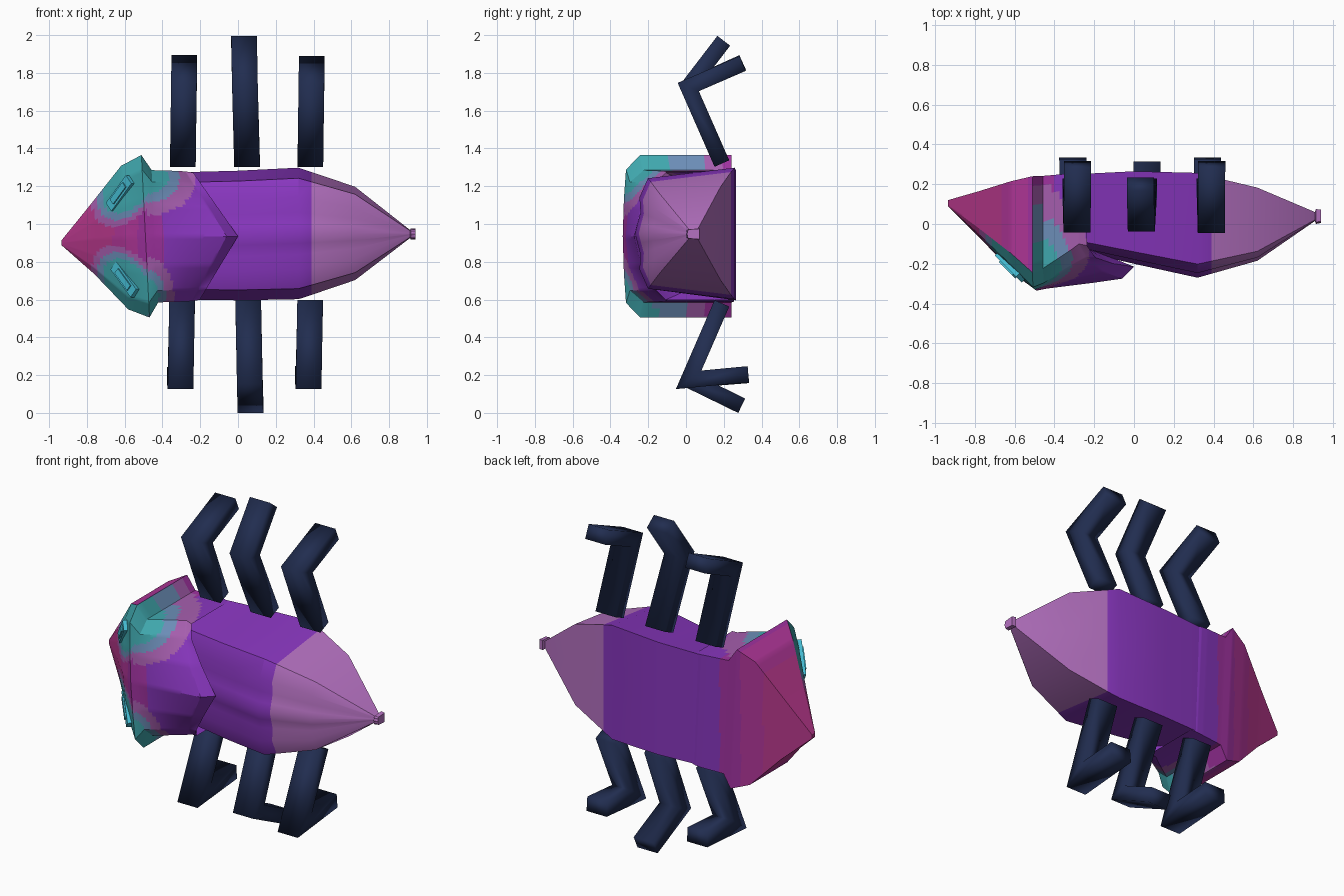
import bpy, bmesh
from mathutils import Vector, Matrix

cube = bpy.data.objects.get("Cube")
if cube:
    bpy.data.objects.remove(cube)

MID = 0.935  # height of the body axis


def material(name, rgb):
    lin = [((c / 255 + 0.055) / 1.055) ** 2.4 for c in rgb] + [1]
    m = bpy.data.materials.new(name)
    m.use_nodes = True
    m.diffuse_color = lin
    m.node_tree.nodes["Principled BSDF"].inputs["Base Color"].default_value = lin
    return m


navy = material("navy", (33, 45, 80))
purple = material("purple", (136, 54, 190))
mauve = material("mauve", (181, 113, 193))
plum = material("plum", (160, 50, 160))
magenta = material("magenta", (176, 54, 152))
crimson = material("crimson", (184, 56, 140))
teal = material("teal", (64, 168, 174))
grey_blue = material("grey blue", (108, 142, 184))
rose = material("rose mauve", (166, 94, 174))
cyan = material("cyan", (70, 190, 212))


def finish(name, bm, mats, rule=None, angle=0.5):
    bmesh.ops.recalc_face_normals(bm, faces=bm.faces)
    bm.normal_update()
    if rule:
        for f in bm.faces:
            f.material_index = mats.index(rule(f.calc_center_median(), f.normal))
    mesh = bpy.data.meshes.new(name)
    bm.to_mesh(mesh)
    bm.free()
    for m in mats:
        mesh.materials.append(m)
    ob = bpy.data.objects.new(name, mesh)
    bpy.context.collection.objects.link(ob)
    if angle:
        bpy.ops.object.select_all(action="DESELECT")
        ob.select_set(True)
        bpy.context.view_layer.objects.active = ob
        bpy.ops.object.shade_smooth_by_angle(angle=angle)
    return ob


def ring(half, x, w, back, belly, rise=0, sweep=0, lean=0):
    """Symmetric section: u runs out to the side, v from belly to back."""
    full = half + [(-u, v) for u, v in half[-2:0:-1]]
    return [Vector((x - sweep * max(abs(u), 1 - v) - lean * u * w,
                    belly + (back - belly) * v, MID + rise + u * w)) for u, v in full]


def loft(rings):
    bm = bmesh.new()
    loops = [[bm.verts.new(p) for p in r] for r in rings]
    n = len(loops[0])
    for a, b in zip(loops, loops[1:]):
        for i in range(n):
            j = (i + 1) % n
            bm.faces.new((a[i], a[j], b[j], b[i]))
    bm.faces.new(loops[0])
    bm.faces.new(loops[-1])
    return bm


# Abdomen with lengthwise ripples and a pointed tail
half = [(0, 1), (0.15, 0.975), (0.32, 0.945), (0.55, 0.955), (0.84, 0.87), (1, 0), (0, 0)]
rings = [ring(half, *p) for p in (
    (-0.3, 0.337, -0.13, 0.25, 0.002), (0, 0.343, -0.2, 0.265, 0.004),
    (0.32, 0.348, -0.27, 0.257, 0.015), (0.39, 0.325, -0.25, 0.238, 0.015),
    (0.62, 0.247, -0.185, 0.183, 0.015), (0.91, 0.022, 0.015, 0.06, 0.012),
    (0.915, 0.03, 0.0, 0.075, 0.012), (0.94, 0.028, 0.005, 0.072, 0.012))]
finish("abdomen", loft(rings), [purple, mauve],
       lambda c, n: mauve if c.x > 0.39 else purple)


# Head and thorax: pointed snout, flared rim, then a chevron-edged shell
def shell_ring(x, w, back, belly, drop, rise=0, sweep=0):
    half = [(0, 1), (0.45, 1 - drop * 0.35), (0.82, 1 - drop), (1, 0.87 - drop), (1, 0), (0, 0)]
    return ring(half, x, w, back, belly, rise, sweep, 0.05)


rings = [shell_ring(*p) for p in (
    (-0.935, 0.012, 0.09, 0.12, 0, -0.035), (-0.77, 0.185, -0.075, 0.165, 0.09, -0.015),
    (-0.6, 0.38, -0.255, 0.215, 0.1, -0.007), (-0.49, 0.43, -0.335, 0.24, 0.03),
    (-0.44, 0.35, -0.325, 0.242, 0.05), (-0.2, 0.346, -0.295, 0.254, 0.17, 0, 0.1),
    (-0.06, 0.343, -0.275, 0.255, 0.2, 0, 0.2), (0, 0.337, -0.215, 0.248, 0.1, 0, 0.22),
    (-0.28, 0.3, -0.1, 0.22, 0.1))]
bm = loft(rings)
bmesh.ops.subdivide_edges(bm, edges=bm.edges[:], cuts=9, use_grid_fill=True)


def by_limit(value, *steps):
    return next((m for limit, m in steps if value < limit), None)


def head_colour(c, n):
    top, side = c.z > MID, abs(c.z - MID)
    patch = None
    if n.x > 0.4 and c.x < -0.42 and side > 0.33:
        # rear of the flared rim fades from back to belly
        patch = by_limit(c.y + (0 if top else 0.08),
                         (-0.08, teal), (0.08, grey_blue), (0.2, rose))
    elif c.x > -0.48:
        # patch behind the rim, longer on the upper side
        reach = Vector(((c.x + 0.48) * (0.75 if top else 1.4),
                        (c.y + 0.28) * 0.42, (side - 0.32) * 0.95)).length
        patch = by_limit(reach, (0.09, teal), (0.135, grey_blue), (0.2, rose))
    elif n.y < -0.3:
        # slanted patch around the eye
        dx, dz = c.x + 0.57, side - 0.29
        along, across = 0.58 * dx + 0.81 * dz, 0.81 * dx - 0.58 * dz
        reach = Vector((along * 0.65, across * 1.1)).length
        patch = by_limit(reach, (0.125, teal), (0.15, grey_blue), (0.175, rose))
    bands = by_limit(c.x, (-0.66, crimson), (-0.53, magenta), (-0.4, plum))
    return patch or bands or purple


finish("head_and_thorax", bm,
       [crimson, magenta, plum, purple, teal, grey_blue, rose], head_colour)

# Slanted eye blocks
for name, s, x in (("left_eye", 1, -0.62), ("right_eye", -1, -0.595)):
    along = Vector((0.13, -0.13, s * 0.18)).normalized()
    out = Vector((-1, -1, 0)).normalized()
    across = along.cross(out)
    basis = Matrix((along, across, out)).transposed().to_4x4()
    bm = bmesh.new()
    for size in ((0.21, 0.06, 0.035), (0.13, 0.035, 0.05)):
        bmesh.ops.create_cube(bm, size=1, matrix=Matrix.Translation((x, -0.215, MID + s * 0.228))
                              @ basis @ Matrix.Diagonal((*size, 1)))
    finish(name, bm, [cyan], angle=0)


# Bent flat legs: a mitred strip in the y-z plane, given width along x
def leg(name, hip_x, foot_x, path, thick=0.085, width=0.136):
    hip, knee, foot = [Vector(p) for p in path]
    d1, d2 = (knee - hip).normalized(), (foot - knee).normalized()
    n1, n2 = Vector((-d1.y, d1.x)), Vector((-d2.y, d2.x))
    miter = (n1 + n2) / (1 + n1.dot(n2))
    h = thick / 2
    knee_x = hip_x + (foot_x - hip_x) * 0.7
    bm = bmesh.new()
    loops = []
    for x, p, n in ((hip_x, hip, n1), (knee_x, knee, miter), (foot_x, foot, n2)):
        loops.append([bm.verts.new((x + a * width / 2, p.x + b * h * n.x, p.y + b * h * n.y))
                      for a, b in ((-1, -1), (1, -1), (1, 1), (-1, 1))])
    for a, b in zip(loops, loops[1:]):
        for i in range(4):
            j = (i + 1) % 4
            bm.faces.new((a[i], a[j], b[j], b[i]))
    bm.faces.new(loops[0])
    bm.faces.new(loops[-1])
    finish(name, bm, [navy], angle=3.14)


upper = [(0.19, 1.32), (0.012, 1.725)]
lower = [(0.19, 0.58), (0.014, 0.175)]
for place, up_x, low_x, up_foot, low_foot in (
        ("front", -0.288, -0.302, (0.3, 1.855), (0.33, 0.2)),
        ("middle", 0.04, 0.06, (0.2, 1.97), (0.295, 0.038)),
        ("rear", 0.387, 0.376, (0.3, 1.85), (0.33, 0.205))):
    tilt = -0.008 if place == "middle" else 0.004
    leg(place + "_upper_leg", up_x - tilt, up_x + tilt, upper + [up_foot])
    low_tilt = 0.006 if place == "middle" else -0.006
    leg(place + "_lower_leg", low_x - low_tilt, low_x + low_tilt, lower + [low_foot])
